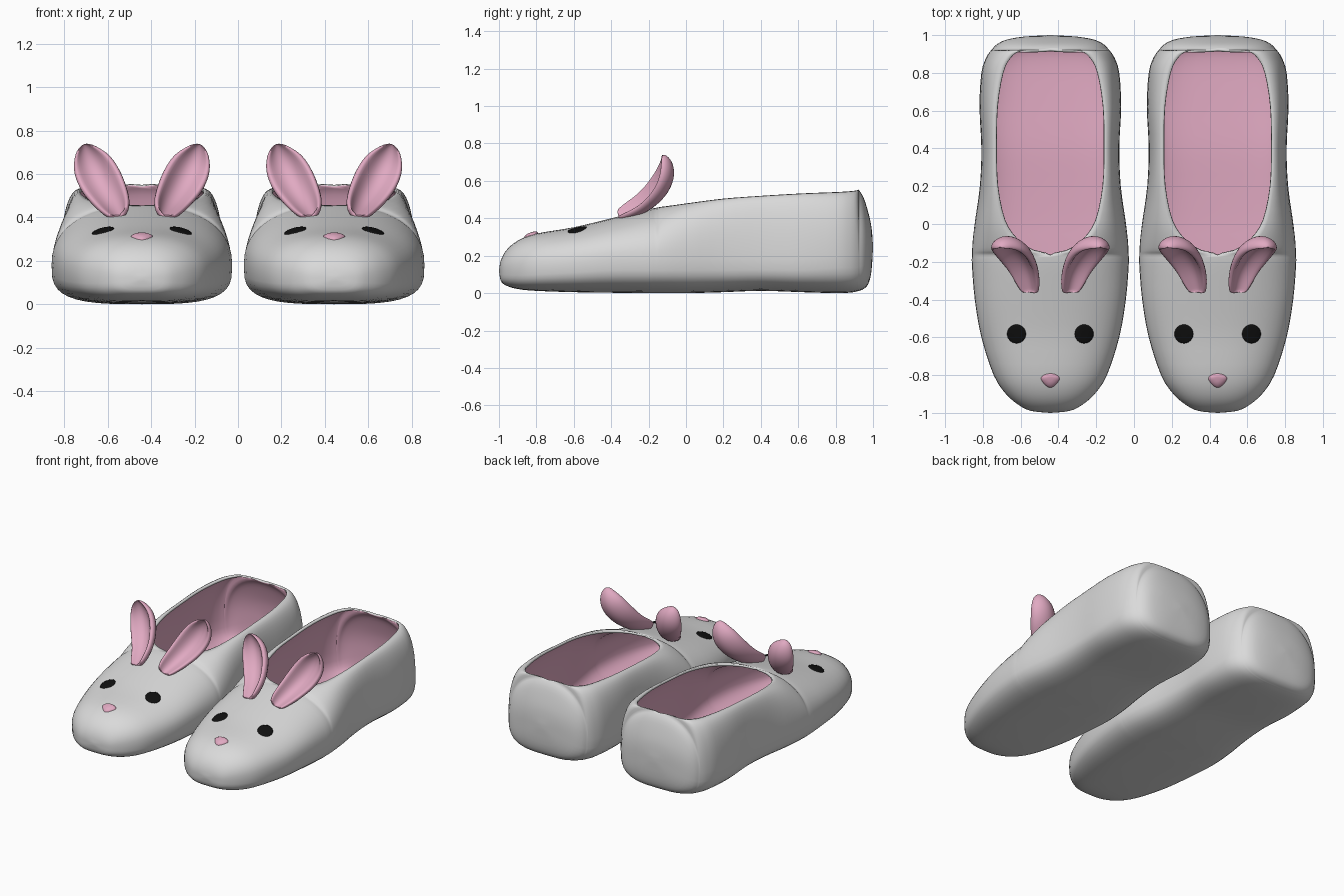
import bpy, bmesh, math
from mathutils import Vector
from mathutils.bvhtree import BVHTree

if "Cube" in bpy.data.objects:
    bpy.data.objects.remove(bpy.data.objects["Cube"])


def material(name, rgb):
    m = bpy.data.materials.new(name)
    m.diffuse_color = (*rgb, 1)
    m.use_nodes = True
    m.node_tree.nodes["Principled BSDF"].inputs["Base Color"].default_value = m.diffuse_color
    return m


FUR = material("soft_white", (0.70, 0.70, 0.70))
PINK = material("pink", (0.75, 0.40, 0.54))
BLACK = material("black", (0.005, 0.005, 0.005))
FOOT_X = 0.443


def catmull(keys, steps):
    """Smooth rows of numbers through the given key rows."""
    out = []
    for i in range(len(keys) - 1):
        p0, p1, p2, p3 = (keys[min(max(i + k, 0), len(keys) - 1)] for k in (-1, 0, 1, 2))
        for s in range(steps):
            t = s / steps
            out.append([0.5 * (2 * b + (c - a) * t + (2 * a - 5 * b + 4 * c - d) * t * t
                               + (3 * b - a - 3 * c + d) * t ** 3)
                        for a, b, c, d in zip(p0, p1, p2, p3)])
    return out + [list(keys[-1])]


def make(name, bm, mats):
    """Smooth shaded object, copied to both feet."""
    me = bpy.data.meshes.new(name)
    bm.to_mesh(me)
    for m in mats:
        me.materials.append(m)
    for p in me.polygons:
        p.use_smooth = True
    objs = []
    for side, x in (("left", -FOOT_X), ("right", FOOT_X)):
        o = bpy.data.objects.new(side + "_" + name, me)
        o.location.x = x
        bpy.context.collection.objects.link(o)
        objs.append(o)
    return objs


def loft(rings, closed):
    bm = bmesh.new()
    rows = [[bm.verts.new(p) for p in r] for r in rings]
    n = len(rows[0])
    for a, b in zip(rows, rows[1:]):
        for j in range(n if closed else n - 1):
            k = (j + 1) % n
            bm.faces.new((a[j], a[k], b[k], b[j]))
    return bm, rows


# Slipper shell: y, half width, top z, widest z, bottom z, opening half width
STATIONS = [
    (-1.0, .001, .12, .12, .12, 0), (-.99, .10, .175, .12, .065, 0),
    (-.96, .165, .23, .125, .04, 0), (-.9, .235, .28, .13, .022, 0),
    (-.8, .30, .318, .14, .012, 0), (-.6, .365, .352, .16, .005, 0),
    (-.4, .40, .40, .18, .002, 0), (-.22, .415, .445, .18, 0, 0),
    (-.165, .415, .455, .18, 0, 0), (-.14, .414, .46, .18, 0, .09),
    (-.08, .41, .468, .18, 0, .175), (.02, .398, .482, .18, 0, .24),
    (.2, .373, .505, .18, .005, .278), (.4, .365, .52, .18, .012, .285),
    (.62, .375, .533, .18, .005, .28), (.8, .365, .54, .2, 0, .25),
    (.88, .34, .545, .2, .003, .21), (.918, .315, .55, .2, .01, .15),
    (.925, .308, .55, .2, .012, 0), (.95, .285, .51, .21, .022, 0),
    (.975, .235, .43, .22, .05, 0), (.992, .14, .35, .24, .12, 0),
    (1.0, .001, .25, .25, .25, 0)]


def section(y, w, zt, zm, zb, a):
    a, w = max(a, 0), max(w, .001)
    half = []
    for i in range(13):                       # opening edge down to widest point
        t = i / 12 * math.pi / 2
        half.append((a + (w - a) * math.sin(t) ** (2 / 2.3),
                     zm + (zt - zm) * max(math.cos(t), 0) ** (2 / 2.3)))
    for i in range(1, 11):                    # widest point round to the sole
        t = i / 10 * math.pi / 2
        half.append((w * max(math.cos(t), 0) ** (2 / 3.3),
                     zm - (zm - zb) * math.sin(t) ** (2 / 3.3)))
    return [(x, y, z) for x, z in half] + [(-x, y, z) for x, z in half[-2::-1]]


bm, _ = loft([section(*s) for s in catmull(STATIONS, 3)], False)
bmesh.ops.remove_doubles(bm, verts=bm.verts, dist=0.0015)
bmesh.ops.recalc_face_normals(bm, faces=bm.faces)
if min(bm.faces, key=lambda f: f.calc_center_median().z).normal.z > 0:
    bmesh.ops.reverse_faces(bm, faces=bm.faces)
surface = BVHTree.FromBMesh(bm)
for o in make("slipper", bm, [FUR, PINK]):
    s = o.modifiers.new("lining", 'SOLIDIFY')
    s.thickness, s.offset, s.material_offset = 0.014, -1, 1

# Ears: spine x, y, z and half width
SPINE = [(.105, -.365, .415, .045), (.115, -.32, .44, .068), (.14, -.24, .485, .088),
         (.185, -.165, .56, .105), (.225, -.125, .635, .098), (.25, -.117, .69, .07),
         (.262, -.122, .725, .036), (.266, -.125, .737, .008)]
# Cupped cross-section: raised rim in front, rounded back
CUP = [(-1, 0), (-.92, .25), (-.75, .27), (-.55, .02), (-.28, -.2), (0, -.26), (.28, -.2),
       (.55, .02), (.75, .27), (.92, .25), (1, 0), (.8, -.35), (.4, -.6), (0, -.68),
       (-.4, -.6), (-.8, -.35)]
for side, name in ((-1, "ear_a"), (1, "ear_b")):
    rows = catmull(SPINE, 2)
    pts = [Vector((side * r[0], r[1], r[2])) for r in rows]
    rings = []
    for i, p in enumerate(pts):
        tan = (pts[min(i + 1, len(pts) - 1)] - pts[max(i - 1, 0)]).normalized()
        wide = Vector((.89, 0, -.46 * side))
        wide = (wide - tan * wide.dot(tan)).normalized()
        nor = tan.cross(wide)
        if nor.y > 0:
            nor = -nor
        rings.append([p + (wide * u + nor * v) * rows[i][3] for u, v in CUP])
    bm, vs = loft(rings, True)
    bm.faces.new(vs[0])
    bm.faces.new(vs[-1])
    bmesh.ops.recalc_face_normals(bm, faces=bm.faces)
    for o in make(name, bm, [PINK]):
        o.modifiers.new("smooth", 'SUBSURF').levels = 1


# Eyes and nose: patches draped over the toe
def drape(name, cx, cy, outline, lift, mat):
    def on_toe(x, y, h):
        return surface.ray_cast(Vector((x, y, 2)), Vector((0, 0, -1)))[0] + Vector((0, 0, h))
    rings = [[on_toe(cx + x * k, cy + y * k, lift * (1 - k ** 4) + .003) for x, y in outline]
             for k in (1, .85, .6, .3, .01)]
    rings.insert(0, [p - Vector((0, 0, .006)) for p in rings[0]])
    bm, vs = loft(rings, True)
    bm.faces.new(vs[-1])
    bmesh.ops.recalc_face_normals(bm, faces=bm.faces)
    if sum(f.normal.z for f in bm.faces) < 0:
        bmesh.ops.reverse_faces(bm, faces=bm.faces)
    make(name, bm, [mat])


circle = [(math.cos(i * math.pi / 12), math.sin(i * math.pi / 12)) for i in range(24)]
for side, name in ((-1, "eye_a"), (1, "eye_b")):
    drape(name, side * .179, -.582, [(x * .05, y * .05) for x, y in circle], .004, BLACK)
# Nose is a rounded triangle pointing to the toe
drape("nose", 0, -.82, [(x * .05 * (1 + .35 * min(y, 0)), y * (.028 if y > 0 else .046))
                        for x, y in circle], .012, PINK)
